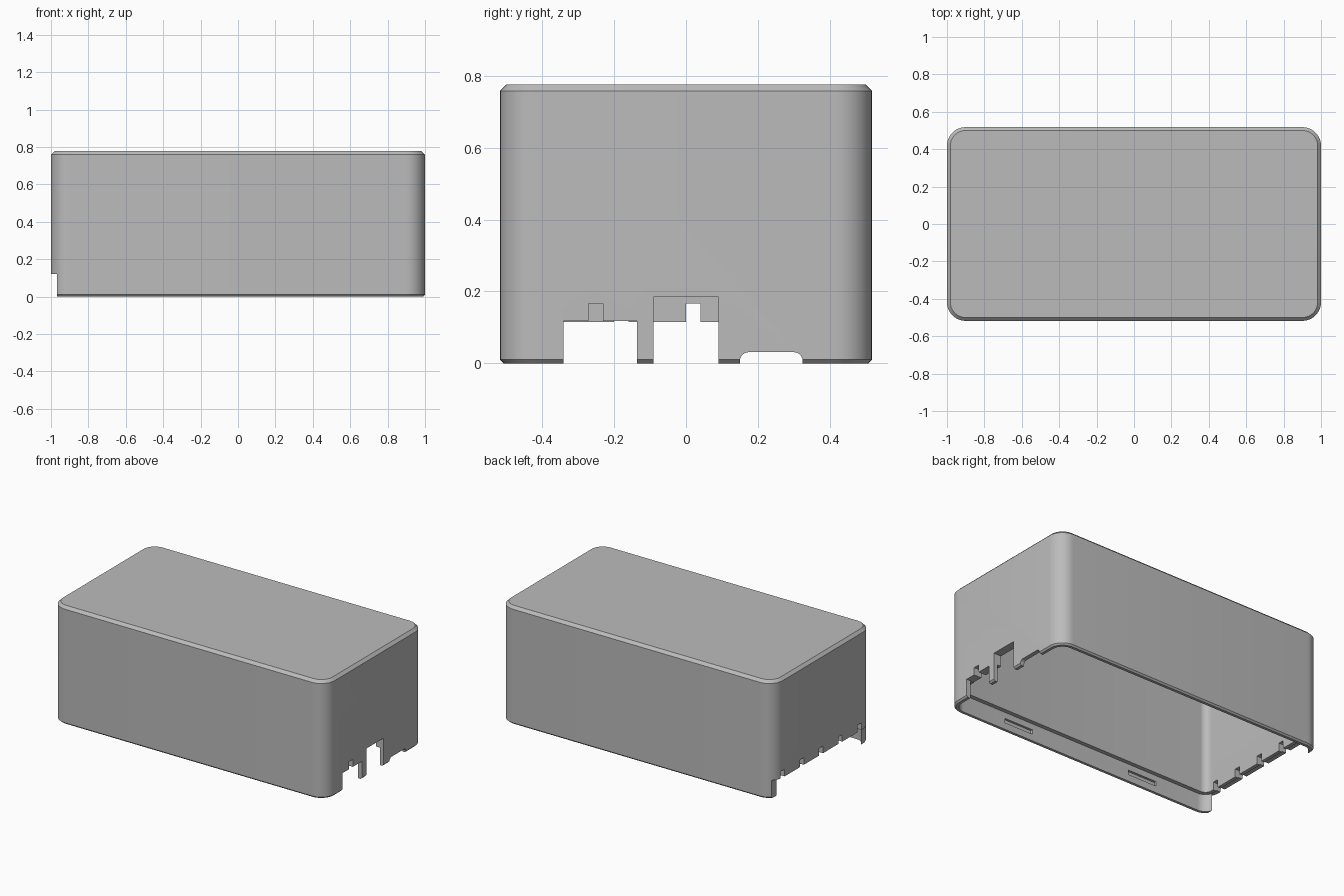
import bpy, bmesh, math

cube = bpy.data.objects.get("Cube")
if cube:
    bpy.data.objects.remove(cube, do_unlink=True)

HALF_X, HALF_Y, HEIGHT, RADIUS = 1.0, 0.518, 0.777, 0.1
ARC = 10

grey = bpy.data.materials.new("plain grey")
grey.use_nodes = True
colour = (0.5, 0.5, 0.5, 1)
grey.diffuse_color = colour
grey.node_tree.nodes["Principled BSDF"].inputs["Base Color"].default_value = colour


def rounded_ring(bm, inset, z):
    """Rounded rectangle, shrunk by inset, at height z."""
    r = RADIUS - inset
    ring = []
    for corner, (sx, sy) in enumerate([(1, 1), (-1, 1), (-1, -1), (1, -1)]):
        for i in range(ARC + 1):
            a = math.pi / 2 * (corner + i / ARC)
            ring.append(bm.verts.new((sx * (HALF_X - RADIUS) + r * math.cos(a),
                                      sy * (HALF_Y - RADIUS) + r * math.sin(a), z)))
    return ring


def new_object(name, bm):
    bmesh.ops.recalc_face_normals(bm, faces=bm.faces)
    mesh = bpy.data.meshes.new(name)
    bm.to_mesh(mesh)
    bm.free()
    mesh.materials.append(grey)
    obj = bpy.data.objects.new(name, mesh)
    bpy.context.scene.collection.objects.link(obj)
    return obj


# Cover shell: (inset, height) from the ceiling down the inside and up the outside
section = [(0.055, 0.745), (0.055, 0.115), (0.028, 0.115), (0.028, 0),
           (0.01, 0), (0, 0.01), (0, 0.759), (0.018, HEIGHT)]
bm = bmesh.new()
rings = [rounded_ring(bm, inset, z) for inset, z in section]
for a, b in zip(rings, rings[1:]):
    for i in range(len(a)):
        j = (i + 1) % len(a)
        bm.faces.new((a[i], a[j], b[j], b[i]))
bm.faces.new(rings[0])
bm.faces.new(rings[-1])
cover = new_object("cover_shell", bm)


def cut(x, y, z, rounding=0):
    """Cut a box, given as (low, high) ranges, out of the cover."""
    bm = bmesh.new()
    bmesh.ops.create_cube(bm, size=1)
    for v in bm.verts:
        v.co = [(lo + hi) / 2 + c * (hi - lo) for c, (lo, hi) in zip(v.co, (x, y, z))]
    if rounding:
        along_x = [e for e in bm.edges if abs(e.verts[0].co.x - e.verts[1].co.x) > 0.01]
        bmesh.ops.bevel(bm, geom=along_x, offset=rounding, segments=6,
                        profile=0.5, affect='EDGES')
    cutter = new_object("cutter", bm)
    cutter.hide_render = True
    mod = cover.modifiers.new("opening", 'BOOLEAN')
    mod.operation = 'DIFFERENCE'
    mod.solver = 'EXACT'
    mod.object = cutter
    bpy.context.view_layer.objects.active = cover
    bpy.ops.object.modifier_apply(modifier=mod.name)
    bpy.data.objects.remove(cutter, do_unlink=True)


# Port openings in the right-hand (+x) end
end = (0.88, 1.1)
cut(end, (-0.341, -0.137), (-0.1, 0.118))
cut(end, (-0.272, -0.231), (-0.1, 0.167))
cut(end, (-0.091, 0.09), (-0.1, 0.185))
cut(end, (0.15, 0.325), (-0.1, 0.031), rounding=0.025)

# Wide opening and row of slots in the other (-x) end
cut((-1.1, -0.968), (-0.6, 0.6), (-0.1, 0.12))
for i in range(-2, 3):
    y = 0.02 + 0.2 * i
    cut((-1.1, -0.88), (y - 0.02, y + 0.02), (-0.1, 0.167))

# Snap recesses inside the long walls
for sx in (-1, 1):
    for sy in (-1, 1):
        cut(sorted((sx * 0.37, sx * 0.58)), sorted((sy * 0.47, sy * 0.505)), (0.045, 0.075))

# Smooth corners with sharp edges
bpy.ops.object.select_all(action='DESELECT')
cover.select_set(True)
bpy.context.view_layer.objects.active = cover
bpy.ops.object.shade_smooth_by_angle(angle=math.radians(25))
